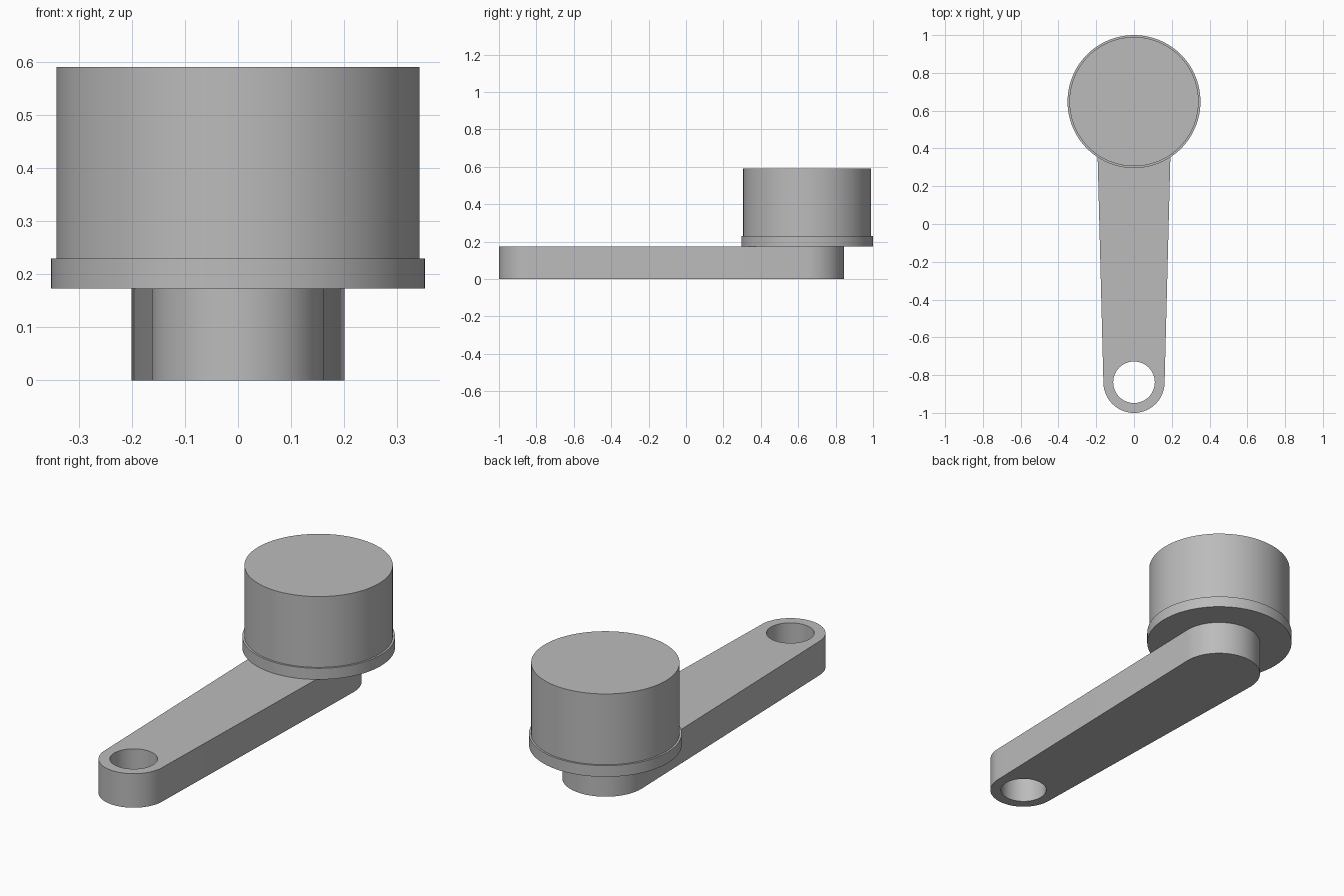
import bpy
import bmesh
from math import radians, pi, sin, cos

cube = bpy.data.objects.get("Cube")
if cube:
    bpy.data.objects.remove(cube, do_unlink=True)

GREY = (0.5, 0.5, 0.5, 1)
grey = bpy.data.materials.new("plain grey")
grey.use_nodes = True
grey.diffuse_color = GREY
grey.node_tree.nodes["Principled BSDF"].inputs["Base Color"].default_value = GREY

ARM_TOP, FLANGE_TOP, KNOB_TOP = 0.173, 0.23, 0.59
KNOB_Y, PIVOT_Y, HUB_Y = 0.648, -0.838, 0.645


def finish(obj, name):
    obj.name = obj.data.name = name
    obj.data.materials.append(grey)
    bpy.ops.object.select_all(action="DESELECT")
    obj.select_set(True)
    bpy.context.view_layer.objects.active = obj
    bpy.ops.object.shade_smooth_by_angle(angle=radians(30))


def disc(name, radius, bottom, top):
    bpy.ops.mesh.primitive_cylinder_add(
        vertices=96, radius=radius, depth=top - bottom,
        location=(0, KNOB_Y, (bottom + top) / 2))
    finish(bpy.context.object, name)


def arc(y, radius, start, sweep, steps):
    return [(radius * cos(start + sweep * i / steps),
             y + radius * sin(start + sweep * i / steps), 0)
            for i in range(steps + 1)]


# Tapered arm with rounded ends and a through hole
bm = bmesh.new()
outline = arc(HUB_Y, 0.2, 0, pi, 40) + arc(PIVOT_Y, 0.162, pi, pi, 40)
hole = arc(PIVOT_Y, 0.11, 0, 2 * pi, 64)[:-1]
for loop in (outline, hole):
    verts = [bm.verts.new(p) for p in loop]
    for i, v in enumerate(verts):
        bm.edges.new((verts[i - 1], v))
bmesh.ops.triangle_fill(bm, edges=bm.edges[:], use_beauty=True)
bmesh.ops.dissolve_limit(bm, angle_limit=0.01, verts=[], edges=bm.edges[:])
walls = bmesh.ops.extrude_face_region(bm, geom=bm.faces[:], use_keep_orig=True)
raised = [g for g in walls["geom"] if isinstance(g, bmesh.types.BMVert)]
bmesh.ops.translate(bm, verts=raised, vec=(0, 0, ARM_TOP))
bmesh.ops.recalc_face_normals(bm, faces=bm.faces[:])
mesh = bpy.data.meshes.new("crank_arm")
bm.to_mesh(mesh)
bm.free()
arm = bpy.data.objects.new("crank_arm", mesh)
bpy.context.collection.objects.link(arm)
finish(arm, "crank_arm")

# Knob resting on its slightly wider flange
disc("knob_flange", 0.352, ARM_TOP, FLANGE_TOP)
disc("knob_body", 0.342, FLANGE_TOP, KNOB_TOP)
